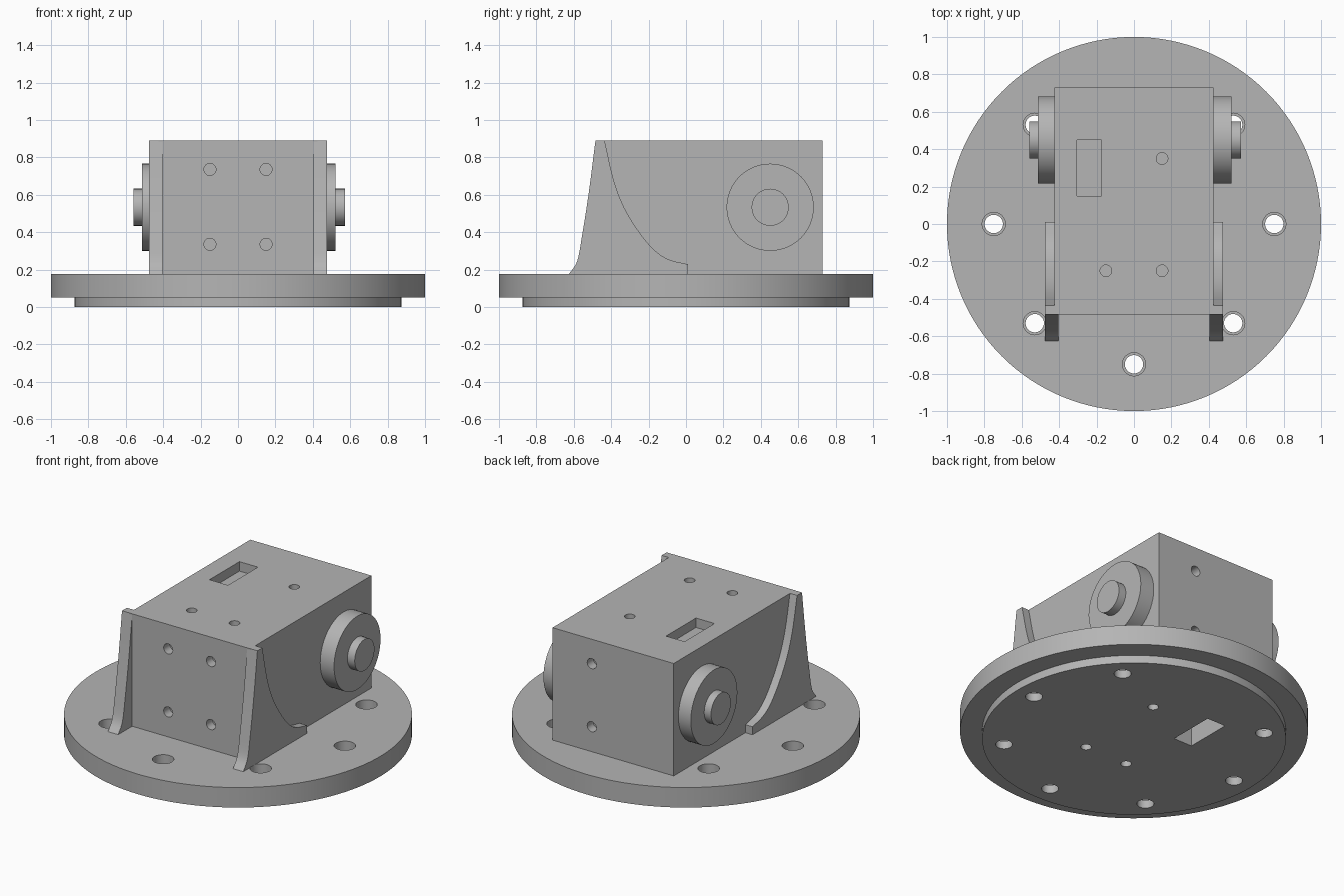
import bpy, bmesh, math
from mathutils import Matrix, Vector

cube = bpy.data.objects.get("Cube")
if cube:
    bpy.data.objects.remove(cube, do_unlink=True)

grey = bpy.data.materials.new("plain grey")
grey.use_nodes = True
grey.diffuse_color = (0.46, 0.46, 0.46, 1)
grey.node_tree.nodes["Principled BSDF"].inputs["Base Color"].default_value = grey.diffuse_color


def cylinder(bm, start, end, radius, sides=32):
    a, b = Vector(start), Vector(end)
    turn = (b - a).to_track_quat("Z", "Y").to_matrix().to_4x4()
    bmesh.ops.create_cone(bm, cap_ends=True, segments=sides, radius1=radius, radius2=radius,
                          depth=(b - a).length, matrix=Matrix.Translation((a + b) / 2) @ turn)


def box(bm, low, high):
    a, b = Vector(low), Vector(high)
    bmesh.ops.create_cube(bm, size=1, matrix=Matrix.Translation((a + b) / 2)
                          @ Matrix.Diagonal((*(b - a), 1)))


def finish(name, bm, cutter=None):
    """Make an object, optionally cut it, and shade it."""
    bmesh.ops.recalc_face_normals(bm, faces=bm.faces)
    mesh = bpy.data.meshes.new(name)
    bm.to_mesh(mesh)
    bm.free()
    mesh.materials.append(grey)
    obj = bpy.data.objects.new(name, mesh)
    bpy.context.collection.objects.link(obj)
    bpy.ops.object.select_all(action="DESELECT")
    obj.select_set(True)
    bpy.context.view_layer.objects.active = obj
    if cutter:
        tool = finish(name + "_cutter", cutter)
        tool.hide_render = True
        bpy.ops.object.select_all(action="DESELECT")
        obj.select_set(True)
        bpy.context.view_layer.objects.active = obj
        mod = obj.modifiers.new("holes", "BOOLEAN")
        mod.operation = "DIFFERENCE"
        mod.solver = "EXACT"
        mod.object = tool
        bpy.ops.object.modifier_apply(modifier=mod.name)
        bpy.data.objects.remove(tool, do_unlink=True)
    bpy.ops.object.shade_smooth_by_angle(angle=math.radians(30))
    return obj


FLOOR, TOP = 0.177, 0.89
FRONT, BACK, HALF = -0.485, 0.73, 0.425
DEPTH = 0.06
SCREWS = [(0.15, 0.35), (0.15, -0.25), (-0.15, -0.25)]
SLOT_LOW, SLOT_HIGH = (-0.305, 0.15), (-0.175, 0.45)

# Round base: wide plate over a narrower step, seven bolt holes (none at the back)
for name, radius, z0, z1, bolt in (("base_plate", 1.0, 0.05, FLOOR, 0.062),
                                   ("base_step", 0.873, 0.0, 0.05, 0.049)):
    disc, holes = bmesh.new(), bmesh.new()
    cylinder(disc, (0, 0, z0), (0, 0, z1), radius, 128)
    for i in range(8):
        angle = i * math.pi / 4
        x, y = 0.75 * math.cos(angle), 0.75 * math.sin(angle)
        if i != 2:
            cylinder(holes, (x, y, -0.1), (x, y, 0.3), bolt)
    for x, y in SCREWS:
        cylinder(holes, (x, y, -0.1), (x, y, 0.3), 0.031)
    box(holes, (*SLOT_LOW, -0.1), (*SLOT_HIGH, 0.3))
    finish(name, disc, holes)

# Housing block with shallow screw holes and a slot in the top and underside
block, holes = bmesh.new(), bmesh.new()
box(block, (-HALF, FRONT, FLOOR), (HALF, BACK, TOP))
for z0, z1 in ((TOP - DEPTH, TOP + 0.1), (FLOOR - 0.1, FLOOR + DEPTH)):
    for x, y in SCREWS:
        cylinder(holes, (x, y, z0), (x, y, z1), 0.031)
    box(holes, (*SLOT_LOW, z0), (*SLOT_HIGH, z1))
for z in (0.335, 0.735):
    for x in (-0.15, 0.15):
        cylinder(holes, (x, FRONT - 0.1, z), (x, FRONT + DEPTH, z), 0.032)
    cylinder(holes, (0.15, BACK - DEPTH, z), (0.15, BACK + 0.1, z), 0.032)
finish("housing", block, holes)


def smooth_path(points, steps=5):
    """Catmull-Rom curve through the points."""
    p = [Vector(q) for q in points]
    p = [2 * p[0] - p[1]] + p + [2 * p[-1] - p[-2]]
    out = []
    for a, b, c, d in zip(p, p[1:], p[2:], p[3:]):
        for k in range(steps):
            t = k / steps
            out.append(b + (c - a) * t / 2 + (2 * a - 5 * b + 4 * c - d) * t * t / 2
                       + (3 * b - a - 3 * c + d) * t ** 3 / 2)
    return out + [p[-2]]


# Side gussets with a swept back edge and a flared front foot
front_edge = smooth_path([(-0.625, FLOOR), (-0.582, 0.245), (-0.555, 0.385),
                          (-0.52, 0.61), (-0.484, TOP)])
back_edge = smooth_path([(-0.435, TOP), (-0.387, 0.68), (-0.33, 0.53), (-0.25, 0.4),
                         (-0.17, 0.305), (-0.09, 0.253), (0.012, 0.228)])
outline = front_edge + back_edge + [Vector((0.012, FLOOR))]

for side, name in ((-1, "right"), (1, "left")):
    rib = bmesh.new()
    face = rib.faces.new([rib.verts.new((side * 0.403, y, z)) for y, z in outline])
    new = bmesh.ops.extrude_face_region(rib, geom=[face])["geom"]
    bmesh.ops.translate(rib, vec=(side * 0.072, 0, 0),
                        verts=[v for v in new if isinstance(v, bmesh.types.BMVert)])
    finish(name + "_gusset", rib)

# Pivot hubs: a wide disc and a small boss on each side
for side, name, disc_end, boss_end in ((-1, "right", 0.512, 0.56), (1, "left", 0.522, 0.573)):
    for part, radius, start, end in (("hub", 0.233, HALF, disc_end),
                                     ("boss", 0.099, disc_end, boss_end)):
        bm = bmesh.new()
        cylinder(bm, (side * start, 0.45, 0.533), (side * end, 0.45, 0.533), radius, 64)
        finish(f"{name}_{part}", bm)
